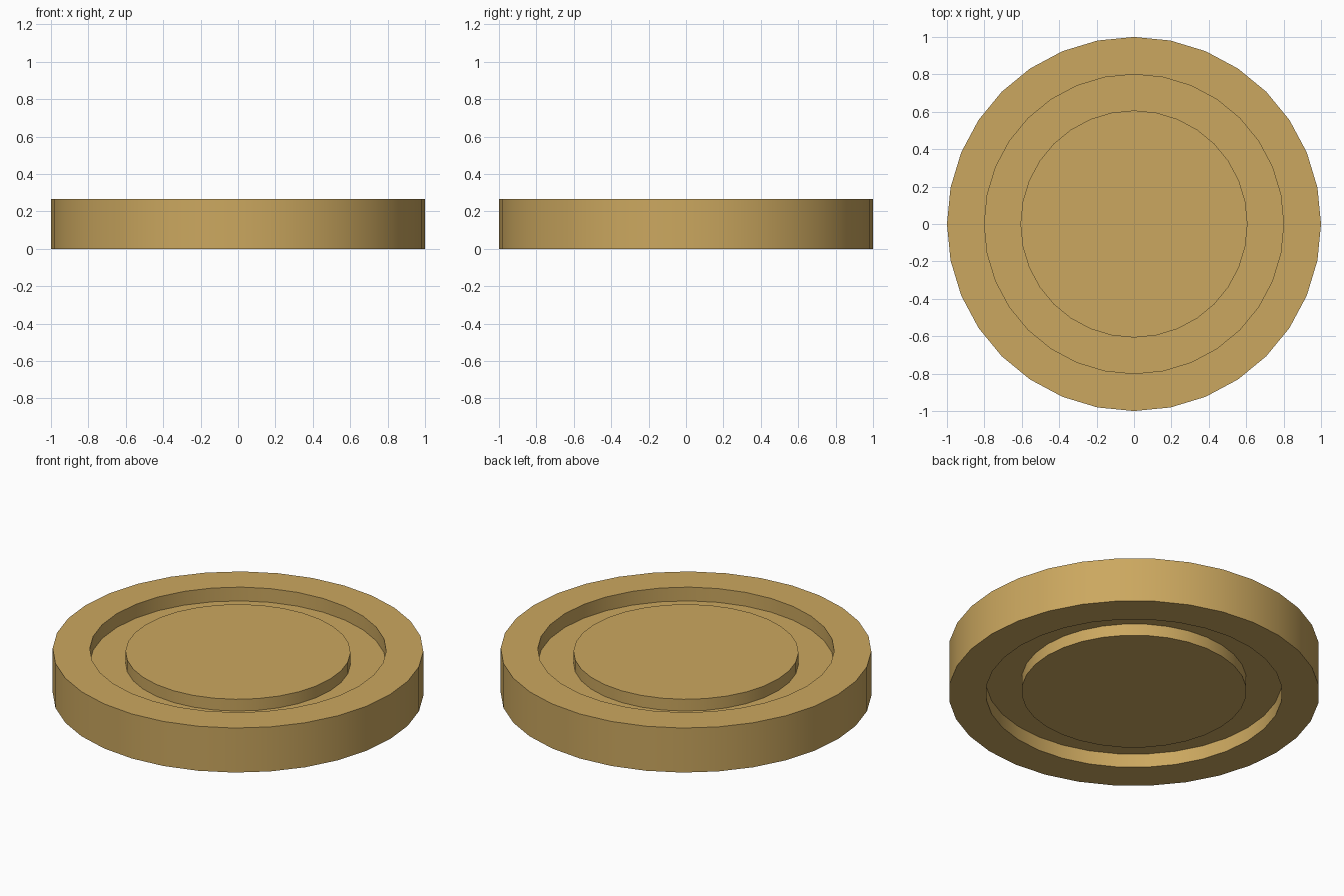
import bpy, bmesh
from math import cos, sin, tau, radians

if "Cube" in bpy.data.objects:
    bpy.data.objects.remove(bpy.data.objects["Cube"])

SIDES = 32
HEIGHT = 0.265
GROOVE = 0.082      # depth of the ring groove on each face
RECESS = 0.012      # centre face sits slightly below the rim
R_DISC, R_RIM, R_OUT = 0.607, 0.8, 1.0

# half profile of the upper face (radius, z), from the centre outwards
upper = [(R_DISC, HEIGHT - RECESS), (R_DISC, HEIGHT - GROOVE),
         (R_RIM, HEIGHT - GROOVE), (R_RIM, HEIGHT), (R_OUT, HEIGHT)]
# mirrored for the underside
profile = upper + [(r, HEIGHT - z) for r, z in reversed(upper)]

# lathe the profile around z and cap both centres
bm = bmesh.new()
rings = [[bm.verts.new((r * cos(tau * i / SIDES), r * sin(tau * i / SIDES), z))
          for i in range(SIDES)] for r, z in profile]
for a, b in zip(rings, rings[1:]):
    for i in range(SIDES):
        j = (i + 1) % SIDES
        bm.faces.new((a[i], b[i], b[j], a[j]))
bm.faces.new(rings[0])
bm.faces.new(rings[-1][::-1])
bmesh.ops.recalc_face_normals(bm, faces=bm.faces[:])
mesh = bpy.data.meshes.new("grooved_disc")
bm.to_mesh(mesh)
bm.free()

disc = bpy.data.objects.new("grooved_disc", mesh)
bpy.context.collection.objects.link(disc)

# gold colour
gold = bpy.data.materials.new("gold")
gold.diffuse_color = (0.6, 0.39, 0.115, 1)
gold.use_nodes = True
gold.node_tree.nodes["Principled BSDF"].inputs["Base Color"].default_value = gold.diffuse_color
mesh.materials.append(gold)

# smooth walls, sharp rims
bpy.context.view_layer.objects.active = disc
disc.select_set(True)
bpy.ops.object.shade_smooth_by_angle(angle=radians(30))
